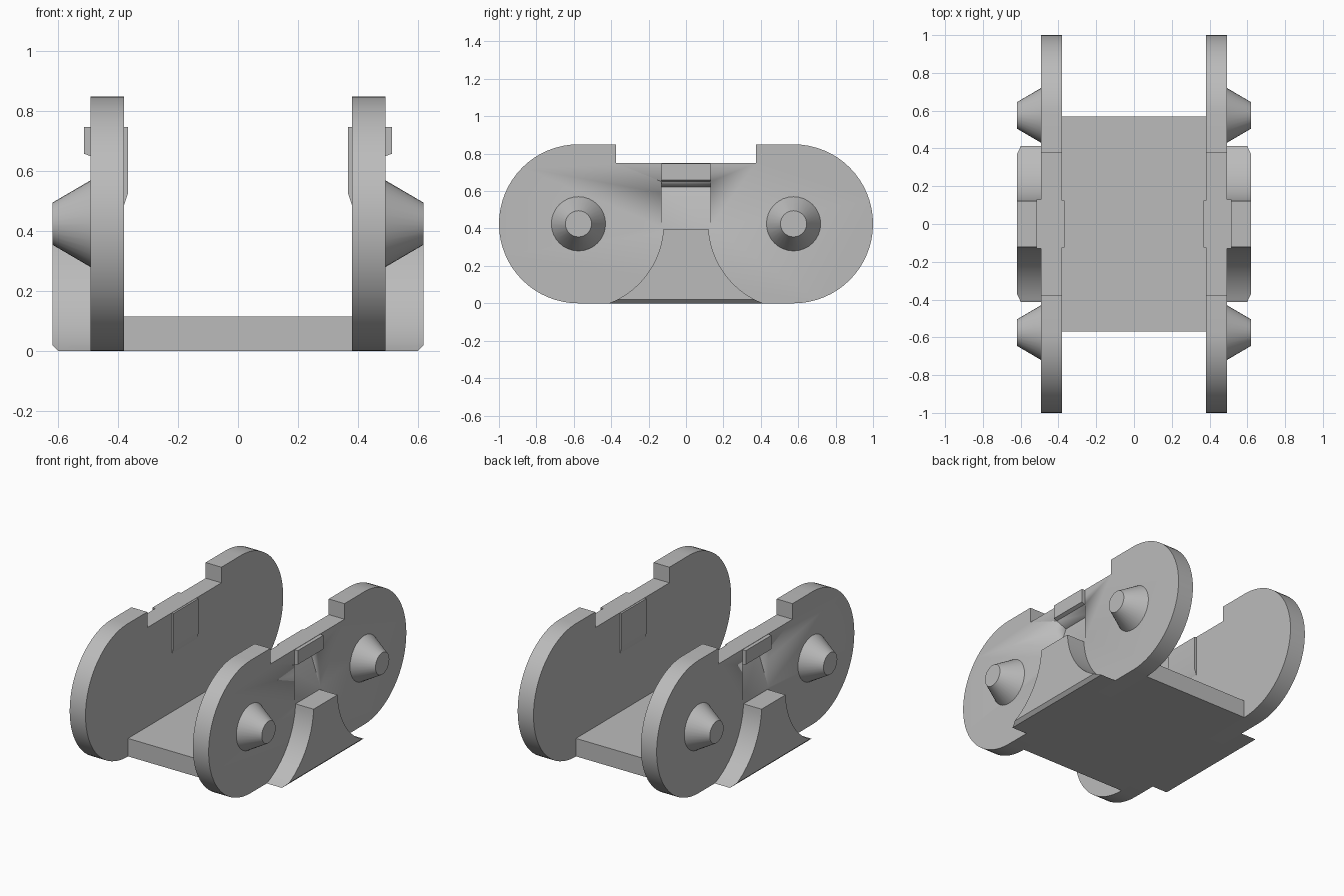
import bpy, bmesh, math
from mathutils import Matrix

if "Cube" in bpy.data.objects:
    bpy.data.objects.remove(bpy.data.objects["Cube"])

grey = bpy.data.materials.new("plain grey")
grey.use_nodes = True
grey.diffuse_color = (0.5, 0.5, 0.5, 1)
grey.node_tree.nodes["Principled BSDF"].inputs["Base Color"].default_value = (0.5, 0.5, 0.5, 1)

END_Y, MID_Z, END_R = 0.575, 0.425, 0.425   # centre and radius of the rounded ends
IN_X, OUT_X, TIP_X = 0.38, 0.492, 0.62      # plate faces and outer limit


def finish(bm, name, mirror=(True, False)):
    """Turn a bmesh into a grey object, mirrored in x and/or y."""
    bmesh.ops.recalc_face_normals(bm, faces=bm.faces)
    mesh = bpy.data.meshes.new(name)
    bm.to_mesh(mesh)
    bm.free()
    mesh.materials.append(grey)
    ob = bpy.data.objects.new(name, mesh)
    bpy.context.collection.objects.link(ob)
    bpy.ops.object.select_all(action='DESELECT')
    ob.select_set(True)
    bpy.context.view_layer.objects.active = ob
    bpy.ops.object.shade_smooth_by_angle(angle=math.radians(30))
    if any(mirror):
        mod = ob.modifiers.new("mirror", 'MIRROR')
        mod.use_axis = (mirror[0], mirror[1], False)
        mod.use_mirror_merge = False
    return ob


def prism(points, axis, start, end):
    """Extrude a profile along x (points are y, z) or along y (points are x, z)."""
    bm = bmesh.new()
    place = (lambda a, b: (start, a, b)) if axis == 'x' else (lambda a, b: (a, start, b))
    face = bm.faces.new([bm.verts.new(place(a, b)) for a, b in points])
    new = bmesh.ops.extrude_face_region(bm, geom=[face])["geom"]
    step = (end - start, 0, 0) if axis == 'x' else (0, end - start, 0)
    bmesh.ops.translate(bm, vec=step, verts=[v for v in new if isinstance(v, bmesh.types.BMVert)])
    return bm


def arc(cy, r, a0, a1, n):
    return [(cy + r * math.cos(a0 + (a1 - a0) * i / n),
             MID_Z + r * math.sin(a0 + (a1 - a0) * i / n)) for i in range(n + 1)]


# Side plates: rounded ends and a stepped notch in the top edge
q = math.pi / 2
outline = arc(END_Y, END_R, -q, q, 32) + [(0.375, 0.85), (0.375, 0.75)]
outline += [(-0.375, 0.75), (-0.375, 0.85)] + arc(-END_Y, END_R, q, 3 * q, 32)
plate = finish(prism(outline, 'x', IN_X, OUT_X), "side_plate")

# Sloping pocket in the outer face of each plate
pocket = finish(prism([(0.53, 0.665), (0.42, 0.622), (0.498, 0.39), (0.53, 0.39)],
                      'y', -0.13, 0.13), "pocket_cutter", (False, False))
cut = plate.modifiers.new("pocket", 'BOOLEAN')
cut.operation, cut.solver, cut.object = 'DIFFERENCE', 'EXACT', pocket
bpy.context.view_layer.objects.active = plate
bpy.ops.object.modifier_move_to_index(modifier="pocket", index=0)
bpy.ops.object.modifier_apply(modifier="pocket")
bpy.data.objects.remove(pocket)

# Lip above the pocket and raised pad on the inner face
finish(prism([(0.48, 0.748), (0.515, 0.748), (0.515, 0.659), (0.48, 0.646)],
             'y', -0.13, 0.13), "outer_lip")
finish(prism([(0.385, 0.748), (0.368, 0.748), (0.368, 0.525), (0.38, 0.488), (0.385, 0.488)],
             'y', -0.125, 0.125), "inner_pad")

# Outer brackets: curved flanks that follow the plate ends, chamfered foot
r = 0.455
low = math.asin(MID_Z / r)
flank = arc(END_Y, r, math.pi + low, math.pi + 0.06, 18)
bm = prism(flank + [(-y, z) for y, z in reversed(flank)], 'x', OUT_X - 0.005, TIP_X)
for part in ((0.6, 0, 0), (1, 0, -1)), :
    cutgeom = bm.verts[:] + bm.edges[:] + bm.faces[:]
    res = bmesh.ops.bisect_plane(bm, geom=cutgeom, plane_co=part[0], plane_no=part[1], clear_outer=True)
    rim = [e for e in res["geom_cut"] if isinstance(e, bmesh.types.BMEdge)]
    bmesh.ops.holes_fill(bm, edges=rim)
finish(bm, "outer_bracket")

# Tapered pegs
bm = bmesh.new()
turn = Matrix.Translation(((OUT_X + TIP_X) / 2, END_Y, MID_Z)) @ Matrix.Rotation(q, 4, 'Y')
bmesh.ops.create_cone(bm, cap_ends=True, segments=32, radius1=0.145, radius2=0.07,
                      depth=TIP_X - OUT_X, matrix=turn)
finish(bm, "peg", (True, True))

# Floor between the plates
finish(prism([(-0.57, 0), (0.57, 0), (0.57, 0.115), (-0.57, 0.115)], 'x', -IN_X, IN_X),
       "floor", (False, False))
